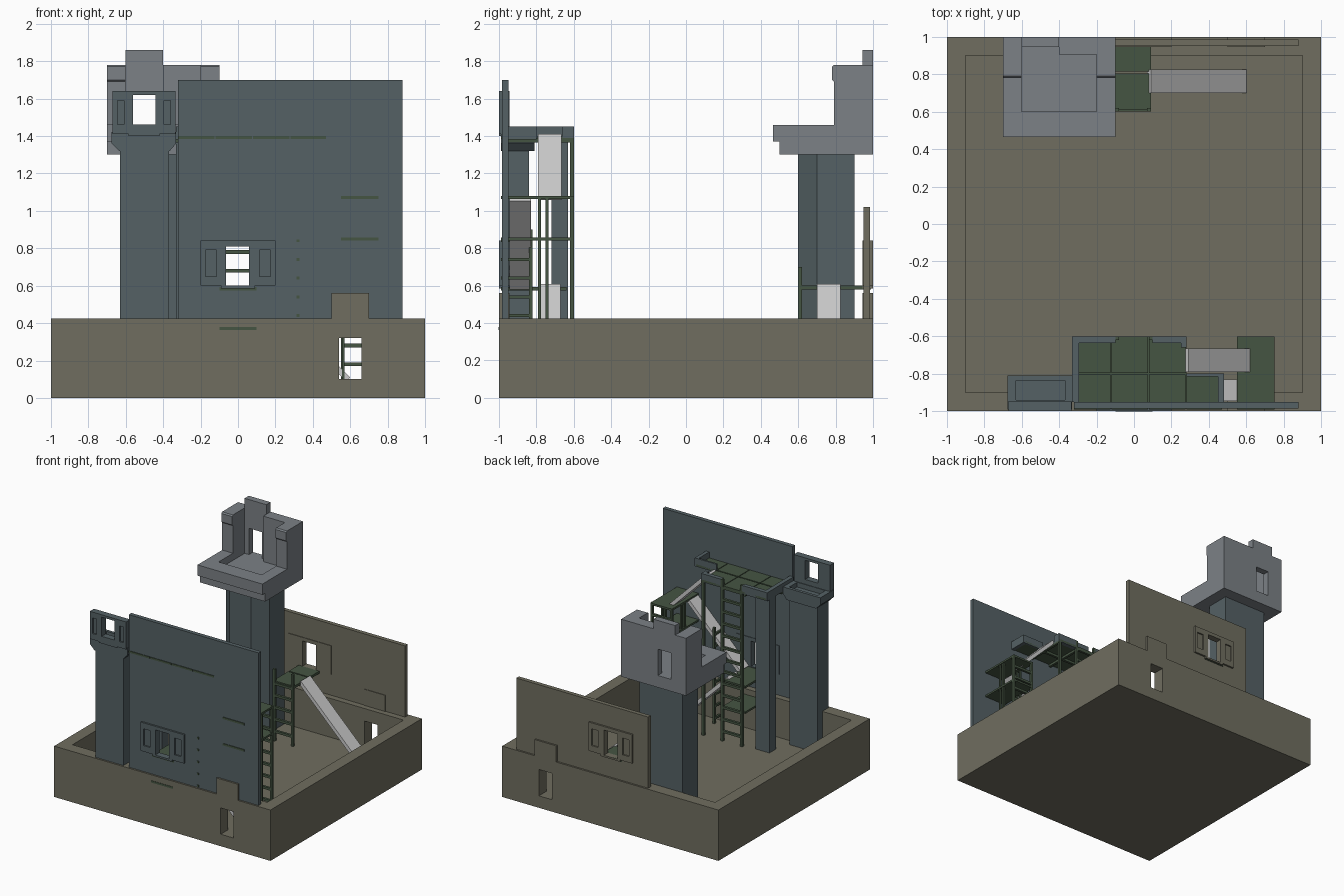
import bpy, bmesh
from mathutils import Vector

def material(name, rgb):
    m = bpy.data.materials.new(name)
    m.diffuse_color = (*rgb, 1)
    return m

OLIVE = material("olive_stone", (0.16, 0.155, 0.115))
SLATE = material("slate", (0.09, 0.12, 0.13))
STONE = material("pale_stone", (0.2, 0.22, 0.24))
GREEN = material("mossy_green", (0.06, 0.09, 0.055))

def finish(name, bm, mat):
    bmesh.ops.recalc_face_normals(bm, faces=bm.faces)
    me = bpy.data.meshes.new(name)
    bm.to_mesh(me)
    bm.free()
    ob = bpy.data.objects.new(name, me)
    bpy.context.collection.objects.link(ob)
    if mat:
        me.materials.append(mat)
    return ob

def add_box(bm, x0, x1, y0, y1, z0, z1):
    vs = bmesh.ops.create_cube(bm, size=1)["verts"]
    for v in vs:
        v.co = Vector((x0 if v.co.x < 0 else x1, y0 if v.co.y < 0 else y1, z0 if v.co.z < 0 else z1))

def boxes(name, mat, *dims):
    bm = bmesh.new()
    for d in dims:
        add_box(bm, *d)
    return finish(name, bm, mat)

def prism(name, mat, pts, vec):
    bm = bmesh.new()
    f = bm.faces.new([bm.verts.new(p) for p in pts])
    r = bmesh.ops.extrude_face_region(bm, geom=[f])
    bmesh.ops.translate(bm, vec=vec, verts=[g for g in r["geom"] if isinstance(g, bmesh.types.BMVert)])
    return finish(name, bm, mat)

def cut(ob, *dims):
    for d in dims:
        c = boxes("cutter", None, d)
        c.hide_render = True
        m = ob.modifiers.new("opening", "BOOLEAN")
        m.operation, m.object, m.solver = "DIFFERENCE", c, "EXACT"
        bpy.context.view_layer.objects.active = ob
        bpy.ops.object.modifier_apply(modifier=m.name)
        bpy.data.objects.remove(c)

def slide(name, x0, z0, x1, z1, y0, y1, t=0.03):
    # sloping board from (x0, z0) down to (x1, z1)
    d = Vector((x1 - x0, 0, z1 - z0)).normalized()
    n = Vector((-d.z, 0, d.x))
    if n.z < 0:
        n = -n
    a, b = Vector((x0, y0, z0)), Vector((x1, y0, z1))
    prism(name, None, [a, b, b - n * t, a - n * t], (0, y1 - y0, 0))

def ladder(name, x0, x1, y, z0, z1, top):
    # two rails and evenly spaced rungs
    r = 0.01
    parts = [(x - r, x + r, y - r, y + r, z0, top) for x in (x0 + r, x1 - r)]
    z = z0 + 0.08
    while z < z1:
        parts.append((x0, x1, y - r, y + r, z - r, z + r))
        z += 0.1
    boxes(name, GREEN, *parts)

def shutter(name, mat, x0, x1, y0, y1, z0, z1, mx, mz):
    ob = boxes(name, mat, (x0, x1, y0, y1, z0, z1))
    out = y0 if y0 < 0 else y1
    cut(ob, (x0 + mx, x1 - mx, out - 0.012, out + 0.012, z0 + mz, z1 - mz))

# base tray with front and back doorways
base = boxes("base", OLIVE, (-1, 1, -1, 1, 0, 0.425))
cut(base, (-0.9, 0.9, -0.9, 0.9, 0.1, 1),
    (0.54, 0.66, -1.1, -0.8, 0.1, 0.32), (0.54, 0.66, 0.8, 1.1, 0.1, 0.32))

# upper walls with window openings
front = boxes("front_wall", SLATE, (-0.32, 0.88, -0.985, -0.95, 0.42, 1.7))
cut(front, (-0.065, 0.06, -1.1, -0.8, 0.6, 0.81))
back = boxes("back_wall", OLIVE, (-0.34, 0.88, 0.95, 0.985, 0.42, 1.02))
cut(back, (-0.065, 0.06, 0.8, 1.1, 0.6, 0.81))

# windows, shutters and door heads on both sides
for side, s, mat in (("front", -1, SLATE), ("back", 1, OLIVE)):
    y0, y1 = sorted((s * 0.945, s * 1.0))
    w = boxes(side + "_window_frame", mat, (-0.09, 0.09, y0, y1, 0.585, 0.84))
    cut(w, (-0.065, 0.06, y0 - 0.1, y1 + 0.1, 0.6, 0.81))
    for i, (a, b) in enumerate(((-0.2, -0.09), (0.09, 0.2))):
        shutter(f"{side}_shutter_{i}", mat, a, b, y0, y1, 0.6, 0.84, 0.025, 0.05)
    boxes(side + "_door_head", OLIVE, (0.5, 0.7, y0, y1, 0.34, 0.56))

# back tower: chamfered column and gallery
prism("tower_column", SLATE,
      [(-0.6, 0.9, 0.1), (-0.6, 0.7, 0.1), (-0.5, 0.6, 0.1), (-0.3, 0.6, 0.1), (-0.2, 0.7, 0.1), (-0.2, 0.9, 0.1)],
      (0, 0, 1.25))
gallery = prism("tower_gallery", STONE,
                [(-0.7, 1, 1.3), (-0.7, 0.5, 1.3), (-0.7, 0.5, 1.37), (-0.7, 0.465, 1.37), (-0.7, 0.465, 1.46),
                 (-0.7, 0.79, 1.46), (-0.7, 0.79, 1.69), (-0.7, 0.78, 1.7), (-0.7, 0.78, 1.77), (-0.7, 0.79, 1.78), (-0.7, 1, 1.78)],
                (0.6, 0, 0))
cut(gallery, (-0.6, -0.2, 0.6, 0.9, 1.4, 2), (-0.6, -0.2, 0.7, 0.905, 1.4, 2),
    (-0.6, -0.4, 0.8, 1.1, 1.4, 2))
tower_door = boxes("tower_door_head", STONE, (-0.6, -0.4, 0.945, 1.0, 1.39, 1.86))
cut(tower_door, (-0.56, -0.44, 0.8, 1.1, 1.4, 1.62))

# front post with flared cap and window
boxes("front_post", SLATE, (-0.63, -0.37, -0.985, -0.84, 0.1, 1.38))
cap = prism("front_post_cap", SLATE,
            [(-0.635, -0.99, 1.32), (-0.365, -0.99, 1.32), (-0.33, -0.99, 1.36),
             (-0.33, -0.99, 1.42), (-0.675, -0.99, 1.42), (-0.675, -0.99, 1.36)], (0, 0.18, 0))
cut(cap, (-0.63, -0.37, -0.94, -0.835, 1.38, 1.6))
pw = boxes("post_window_frame", SLATE, (-0.585, -0.42, -1, -0.945, 1.4, 1.64))
cut(pw, (-0.56, -0.44, -1.1, -0.8, 1.46, 1.62))
shutter("post_shutter_0", SLATE, -0.67, -0.585, -1, -0.945, 1.41, 1.64, 0.025, 0.05)
shutter("post_shutter_1", SLATE, -0.42, -0.335, -1, -0.945, 1.41, 1.64, 0.025, 0.05)

# top deck tiles with raised rim
tiles = []
for i in range(3):
    x = -0.32 + 0.2 * i
    for y0, y1 in ((-0.99, -0.805), (-0.795, -0.6)):
        tiles.append((x, x + 0.194, y0, y1, 1.385, 1.4))
tiles.append((0.28, 0.47, -0.99, -0.8, 1.385, 1.4))
boxes("top_deck", GREEN, *tiles)
boxes("top_deck_beams", GREEN, (-0.33, 0.28, -0.81, -0.79, 1.365, 1.39),
      *[(x - 0.01, x + 0.01, -0.96, -0.6, 1.365, 1.39) for x in (-0.12, 0.08, 0.27)])
boxes("top_deck_rim", SLATE, (-0.33, -0.1, -0.635, -0.6, 1.38, 1.45), (0.1, 0.28, -0.635, -0.6, 1.38, 1.45),
      (-0.33, -0.295, -0.95, -0.635, 1.38, 1.45), (0.25, 0.28, -0.66, -0.635, 1.38, 1.45),
      (0.28, 0.48, -0.815, -0.8, 1.38, 1.45), (0.45, 0.48, -0.95, -0.815, 1.38, 1.45))
boxes("deck_pillar", SLATE, (-0.33, -0.2, -0.72, -0.63, 0.1, 1.385))
boxes("deck_posts", GREEN, (0.255, 0.275, -0.62, -0.6, 0.1, 1.385))

# side decks, landings and back landing
boxes("side_decks", GREEN, *[(0.55, 0.75, -0.99, -0.6, z - 0.008, z + 0.008) for z in (0.85, 1.07)])
boxes("front_landings", GREEN, (-0.1, 0.1, -0.99, -0.64, 0.575, 0.592), (-0.1, 0.1, -1.003, -0.64, 0.362, 0.378))
boxes("side_deck_posts", GREEN, *[(x, x + 0.015, y, y + 0.015, 0.1, 1.07) for x in (0.555, 0.73) for y in (-0.75, -0.79)])
boxes("back_landing", GREEN, (-0.1, 0.09, 0.61, 0.805, 0.58, 0.6), (-0.1, 0.09, 0.815, 0.99, 0.58, 0.6))

# ladders
ladder("front_ladder", -0.1, 0.1, -0.61, 0.1, 1.45, 1.45)
ladder("side_ladder", 0.55, 0.75, -0.61, 0.1, 1.06, 1.08)
ladder("back_ladder", -0.1, 0.09, 0.61, 0.1, 0.6, 0.7)
boxes("wall_ladder", GREEN, (0.31, 0.33, -0.84, -0.82, 0.1, 0.9),
      *[(0.312, 0.328, -0.99, -0.82, z - 0.008, z + 0.008) for z in (0.14, 0.24, 0.34, 0.44, 0.54, 0.64, 0.74, 0.84)])

# slides
slide("upper_slide", 0.29, 1.41, 0.62, 1.08, -0.79, -0.665)
slide("middle_slide", 0.56, 1.075, 0.08, 0.6, -0.945, -0.83)
slide("lower_slide", 0.09, 0.61, 0.6, 0.11, -0.79, -0.67)
slide("back_slide", 0.09, 0.61, 0.6, 0.11, 0.7, 0.825)
